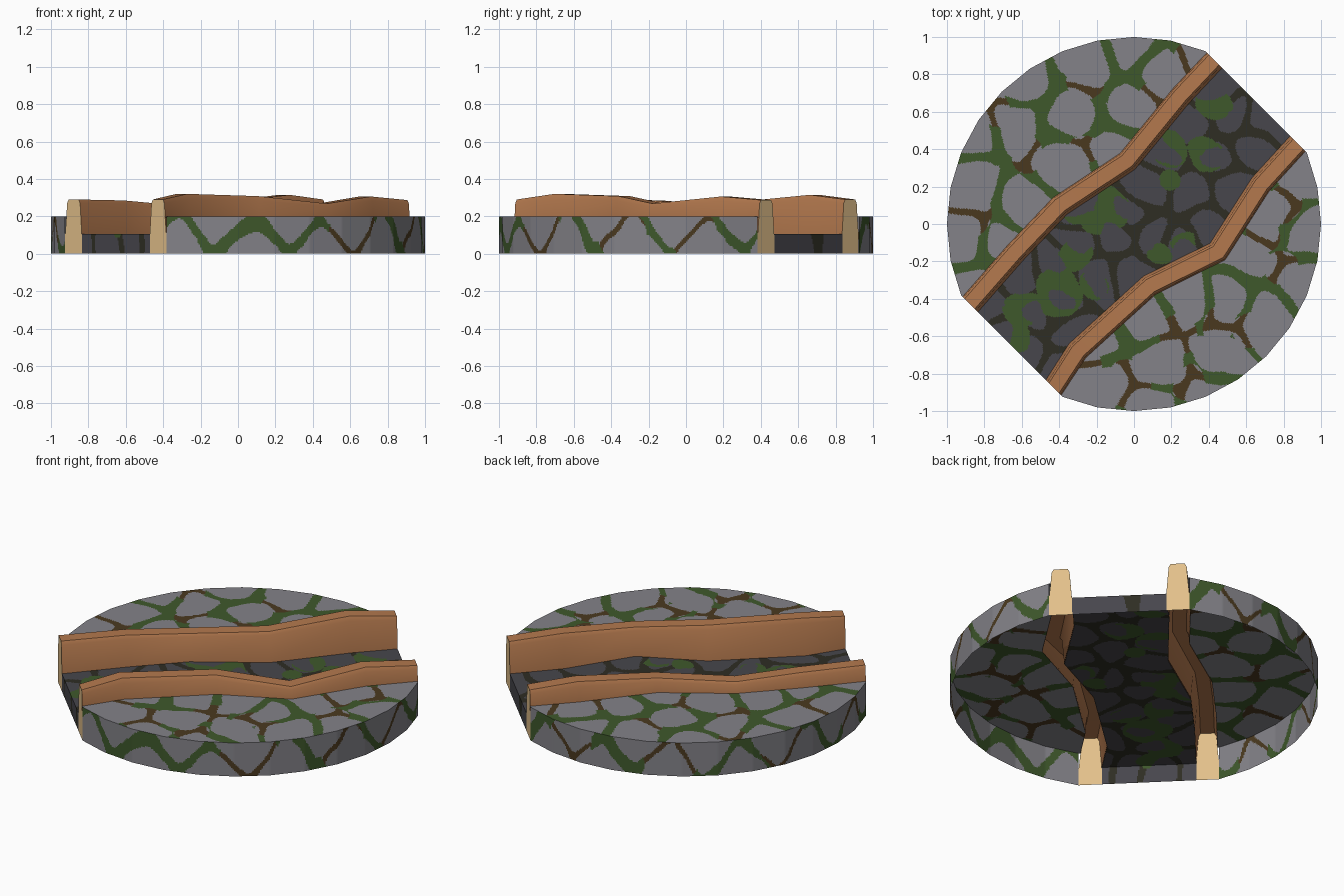
import bpy, bmesh, math, random
from mathutils import Vector, noise
from mathutils.kdtree import KDTree

if "Cube" in bpy.data.objects:
    bpy.data.objects.remove(bpy.data.objects["Cube"])

random.seed(4)


def material(name, r, g, b):
    lin = [((c / 255 + 0.055) / 1.055) ** 2.4 for c in (r, g, b)]
    m = bpy.data.materials.new(name)
    m.diffuse_color = (*lin, 1)
    m.use_nodes = True
    m.node_tree.nodes["Principled BSDF"].inputs["Base Color"].default_value = m.diffuse_color
    return m


STONE = material("grey stone", 131, 130, 136)
MOSS = material("green moss", 62, 88, 43)
DIRT = material("brown dirt", 74, 57, 31)
DARK = material("dark wet stone", 71, 70, 76)
MUD = material("dark mud", 46, 45, 35)
WOOD = material("orange brown bark", 180, 121, 78)
CUT = material("pale cut wood", 226, 192, 138)


def finish(name, bm, mats):
    me = bpy.data.meshes.new(name)
    bm.to_mesh(me)
    bm.free()
    for m in mats:
        me.materials.append(m)
    ob = bpy.data.objects.new(name, me)
    bpy.context.collection.objects.link(ob)
    bpy.ops.object.select_all(action='DESELECT')
    ob.select_set(True)
    bpy.context.view_layer.objects.active = ob
    bpy.ops.object.shade_smooth_by_angle(angle=math.radians(35))


# Paving pattern: cells around stone centres, with moss or dirt in the joints
def tree(points):
    kd = KDTree(len(points))
    for i, p in enumerate(points):
        kd.insert((p[0], p[1], 0), i)
    kd.balance()
    return kd


bank_stones = [(.17, .8), (-.25, .88), (-.6, .74), (-.36, .58), (0, .6), (.22, .5),
               (-.63, .53), (-.08, .4), (-.38, .33), (-.87, .48), (-.86, .2), (-.6, .1),
               (-.92, -.1), (-.7, -.1), (.38, .9), (-.85, -.33), (-.03, .98),
               (-.2, -.87), (-.22, -.63), (.06, -.52), (.13, -.74), (.3, -.42),
               (.43, -.68), (.5, -.4), (.72, -.48), (.6, -.17),
               (.9, -.33), (.72, .05), (.93, -.06), (.87, .25), (.12, -.98), (.4, -.95)]
river_stones = [(.06, .2), (-.12, -.08), (-.27, .1), (.3, .52), (.15, .38), (.33, .16),
                (.52, .18), (.25, -.12), (.12, -.1), (-.52, -.49), (-.77, -.45),
                (-.35, -.58), (-.42, -.24), (-.6, -.28), (-.18, -.27), (-.4, -.42),
                (.45, .36), (.62, .42), (.53, .57), (.42, .72), (.7, .55), (-.55, -.66),
                (-.4, -.76), (-.68, -.6), (0, -.25), (.38, -.02), (-.05, .08), (-.28, -.1)]
# rim wall stones: two staggered rows, as angle and height
wall_stones = [(-2.3 + .2 * i + random.uniform(-.04, .04),
                (.18 if i % 2 else .03) + random.uniform(-.03, .03)) for i in range(31)]
# Patches x, y, radius: bare dirt on the mossy banks, moss on the muddy river bed
bare_spots = [(-.26, .76, .1), (-.25, .4, .09), (-.58, .37, .09), (-.88, .05, .11),
              (.1, .68, .09), (.31, .87, .1), (-.03, -.86, .12), (-.27, -.76, .1),
              (.24, -.6, .11), (.46, -.53, .09), (.69, -.04, .1), (.81, .1, .09),
              (.3, -.85, .09), (.78, -.22, .09), (.62, -.57, .09), (-.75, .62, .09)]
moss_spots = [(-.16, .08, .14), (-.32, -.17, .1), (.19, .4, .1), (.39, .37, .1),
              (.43, .64, .09), (-.4, -.37, .13), (-.6, -.46, .1), (-.61, -.6, .07),
              (.15, -.17, .06), (.19, .23, .06), (-.2, -.33, .08), (.27, -.11, .06),
              (-.3, .1, .08)]
wall_spots = [(-.9, .1, .16), (-.35, .1, .13), (.03, .1, .13), (1.5, .1, .14),
              (2.1, .1, .15), (2.75, .1, .15), (3.3, .1, .12)]


def unroll(c):
    """Angle around the rim and height, cut open at the front."""
    a = math.atan2(c.y, c.x)
    return Vector((a + math.tau if a < -1.97 else a, c.z, 0))


def flat(c):
    k = 1 + .6 * max(0, .105 - c.z)
    return Vector((c.x * k, c.y * k, 0))


def paving(stones, place, moss_gap, bare_gap, spots, spots_mossy):
    kd = tree(stones)

    def rule(c):
        p = place(c)
        q = p + .03 * noise.noise_vector(p * 7)
        q.z = 0
        inside = any((q.x - x) ** 2 + (q.y - y) ** 2 < r * r for x, y, r in spots)
        mossy = inside == spots_mossy
        near = kd.find_n(q, 3)
        a, d1 = near[0][0], near[0][2]
        e2, e3 = [(n[2] ** 2 - d1 ** 2) / (2 * (n[0] - a).length) for n in near[1:]]
        edge = e2 * e3 / (e2 + e3 + 1e-6)          # rounds the stone corners
        gap = moss_gap * (1 + .6 * noise.noise(p * 4)) if mossy else bare_gap
        if edge > gap:
            return 0
        return 1 if mossy else 2
    return rule


bank_rule = paving(bank_stones, flat, .022, .014, bare_spots, False)
wall_rule = paving(wall_stones, unroll, .020, .011, wall_spots, False)
river_rule = paving(river_stones, flat, .030, .016, moss_spots, True)


def resample(pts, n):
    """n + 1 evenly spaced points along a polyline."""
    lens = [(b - a).length for a, b in zip(pts, pts[1:])]
    out, seg, done = [], 0, 0.0
    for i in range(n + 1):
        d = sum(lens) * i / n
        while seg < len(lens) - 1 and d > done + lens[seg]:
            done += lens[seg]
            seg += 1
        out.append(pts[seg].lerp(pts[seg + 1], min(1, (d - done) / lens[seg])))
    return out


def patch(name, a, b, n, rule, mats):
    """Finely divided surface between two lines, coloured face by face."""
    bm = bmesh.new()
    rows = [[bm.verts.new(p.lerp(q, j / n)) for j in range(n + 1)] for p, q in zip(a, b)]
    for r, s in zip(rows, rows[1:]):
        for j in range(n):
            f = bm.faces.new((r[j], s[j], s[j + 1], r[j + 1]))
            f.material_index = rule(f.calc_center_median())
    bmesh.ops.remove_doubles(bm, verts=bm.verts, dist=1e-5)
    finish(name, bm, mats)


def at_z(pts, z):
    return [Vector((p.x, p.y, z)) for p in pts]


# Bar paths: x, y, crest height, running from lower left to upper right
left_path = [(-.879, -.428, .29), (-.64, -.155, .285), (-.397, .10, .263),
             (-.037, .338, .28), (.247, .686, .315), (.428, .878, .29)]
right_path = [(-.428, -.878, .29), (-.30, -.68, .32), (.086, -.33, .308),
              (.45, -.15, .268), (.68, .21, .306), (.879, .428, .287)]
# Bar section: offset (positive towards the river), height
section = [(-.055, .19), (-.049, .27), (-.038, .29), (.038, .29), (.049, .27), (.062, .1)]
foot = [(-.064, 0), (-.064, .1)]


def across(path, i):
    """Mitred sideways vector; the ends lie on the straight cuts of the disc."""
    if i in (0, len(path) - 1):
        return Vector((-1, 1, 0)).normalized()
    p = [Vector(path[k][:2]) for k in (i - 1, i, i + 1)]
    d1, d2 = (p[1] - p[0]).normalized(), (p[2] - p[1]).normalized()
    d = (d1 + d2).normalized()
    return Vector((-d.y, d.x, 0)) / d.dot(d1)


def offset_line(path, off, z):
    return [Vector((*p[:2], z)) + across(path, i) * off for i, p in enumerate(path)]


def wood_bar(name, path, side):
    bm = bmesh.new()

    def ring(i, prof):
        x, y, h = path[i]
        n = across(path, i) * side
        out = []
        for o, z in prof:
            if z > .2:
                z = .2 + (z - .2) * (h - .2) / .09
            out.append(bm.verts.new(Vector((x, y, z)) + n * o))
        return out

    rings = [ring(i, section) for i in range(len(path))]
    for r, s in zip(rings, rings[1:]):
        for j in range(len(section) - 1):
            q = [r[j], s[j], s[j + 1], r[j + 1]]
            bm.faces.new(q if side > 0 else q[::-1])
    # pale sawn ends reach down to the ground
    for i in (0, len(path) - 1):
        cap = ring(i, foot + section + [(.064, 0)])
        if (i == 0) != (side > 0):
            cap.reverse()
        bm.faces.new(cap).material_index = 1
    finish(name, bm, [WOOD, CUT])


wood_bar("left_river_edge", left_path, -1)
wood_bar("right_river_edge", right_path, 1)


# Stone banks and their rim walls, cut from a 32 sided disc
def bank(name, start, edge):
    corners = [Vector((math.cos(a), math.sin(a), 0)) for a in
               (math.radians(start + 11.25 * i) for i in range(13))]
    arc = resample(corners, 12 * 25)
    mats = [STONE, MOSS, DIRT]
    patch(name + "_top", at_z(arc, .2), resample(edge, 12 * 25), 90, bank_rule, mats)
    patch(name + "_wall", arc, at_z(arc, .2), 24, wall_rule, mats)


bank("right_bank", -112.5, offset_line(right_path, -.054, .2))
bank("left_bank", 67.5, offset_line(left_path, .054, .2)[::-1])

# River bed and its two low end walls
bed = [DARK, MOSS, MUD]
r_in = offset_line(right_path, .06, .105)
l_in = offset_line(left_path, -.06, .105)
patch("river_bed", resample(r_in, 250), resample(l_in, 250), 80, river_rule, bed)
for name, a, b in (("back_end_wall", r_in[-1], l_in[-1]), ("front_end_wall", l_in[0], r_in[0])):
    top = resample([a, b], 80)
    patch(name, at_z(top, 0), top, 12, river_rule, bed)
